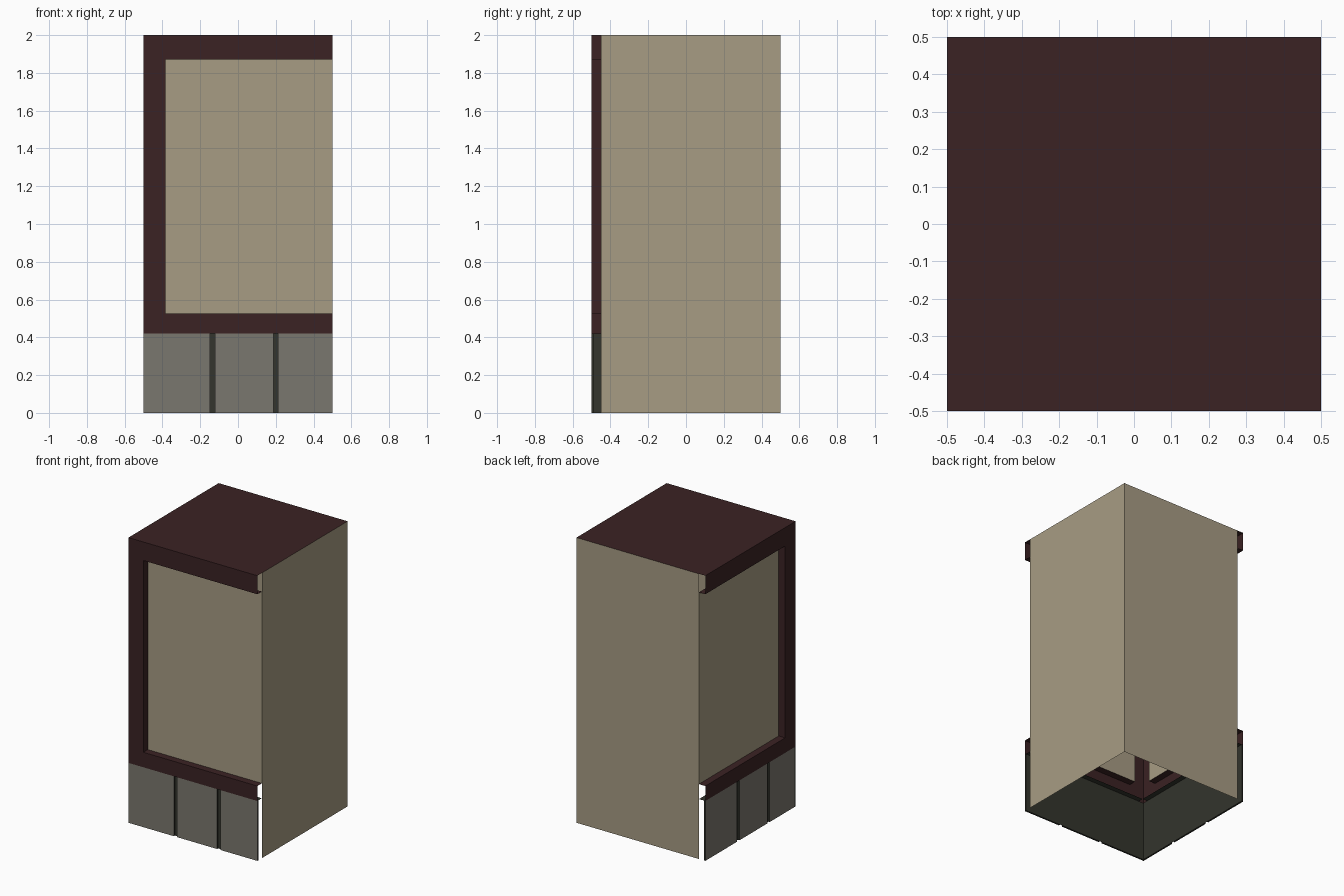
import bpy
import bmesh
from mathutils import Vector

cube = bpy.data.objects.get("Cube")
if cube:
    bpy.data.objects.remove(cube, do_unlink=True)


def material(name, rgb):
    m = bpy.data.materials.new(name)
    m.use_nodes = True
    m.diffuse_color = (*rgb, 1)
    m.node_tree.nodes["Principled BSDF"].inputs["Base Color"].default_value = (*rgb, 1)
    return m


plaster = material("tan plaster", (0.39, 0.335, 0.23))
timber = material("dark brown timber", (0.043, 0.016, 0.017))
stone = material("grey stone", (0.195, 0.185, 0.158))
mortar = material("dark mortar", (0.033, 0.035, 0.026))

OUT, REC, END = -0.5, -0.45, 0.5      # outer face, recessed face, open end
BACK = -0.488                         # backing behind the stone slabs
POST, BASE, SILL, LINTEL, TOP = -0.385, 0.42, 0.525, 1.87, 2.0


def finish(name, bm, mats):
    mesh = bpy.data.meshes.new(name)
    bm.to_mesh(mesh)
    bm.free()
    for m in mats:
        mesh.materials.append(m)
    obj = bpy.data.objects.new(name, mesh)
    bpy.context.collection.objects.link(obj)
    return obj


def add_sheet(bm, lo, hi, normal):
    """Axis-aligned rectangle between two corners, facing the given way."""
    flat = next(i for i in range(3) if lo[i] == hi[i])
    u, v = [i for i in range(3) if i != flat]
    corners = []
    for pu, pv in ((lo, lo), (hi, lo), (hi, hi), (lo, hi)):
        p = list(lo)
        p[u], p[v] = pu[u], pv[v]
        corners.append(bm.verts.new(p))
    face = bm.faces.new(corners)
    face.normal_update()
    if face.normal.dot(Vector(normal)) < 0:
        face.normal_flip()


def sheets(name, mat, rects, swap=False):
    """Object made of thin sheets; swap mirrors it across the corner diagonal."""
    bm = bmesh.new()
    for rect in rects:
        if swap:
            rect = [(y, x, z) for x, y, z in rect]
        add_sheet(bm, *rect)
    return finish(name, bm, [mat])


def slab(name, x0, x1, swap):
    """Stone slab whose outer face is grey and whose edges are mortar."""
    lo, hi = Vector((x0, OUT, 0)), Vector((x1, BACK, BASE))
    out = Vector((0, -1, 0))
    if swap:
        lo, hi, out = lo.yxz, hi.yxz, out.yxz
    bm = bmesh.new()
    bmesh.ops.create_cube(bm, size=1)
    for v in bm.verts:
        v.co = (lo + hi) / 2 + v.co * (hi - lo)
    bm.normal_update()
    for f in bm.faces:
        f.material_index = 0 if f.normal.dot(out) > 0.9 else 1
    finish(name, bm, [stone, mortar])


FRONT, UP, DOWN, SIDE = (0, -1, 0), (0, 0, 1), (0, 0, -1), (1, 0, 0)

# Two decorated sides meeting at the corner post
for side, swap, grooves in (("front", False, (-0.135, 0.2)),
                            ("side", True, (-0.2, 0.135))):
    # Hollow timber frame: outer faces and the returns around the opening
    sheets(side + "_timber_frame", timber, [
        ((OUT, OUT, BASE), (POST, OUT, TOP), FRONT),
        ((POST, OUT, LINTEL), (END, OUT, TOP), FRONT),
        ((POST, OUT, BASE), (END, OUT, SILL), FRONT),
        ((POST, OUT, LINTEL), (END, REC, LINTEL), DOWN),
        ((POST, OUT, SILL), (END, REC, SILL), UP),
        ((POST, OUT, SILL), (POST, REC, LINTEL), SIDE),
    ], swap)
    # Recessed plaster infill
    sheets(side + "_plaster_panel", plaster,
           [((POST, REC, SILL), (END, REC, LINTEL), FRONT)], swap)
    # Backing and top ledge of the stone base
    sheets(side + "_base_backing", mortar, [
        ((BACK, BACK, 0), (END, BACK, BASE), FRONT),
        ((REC, OUT, BASE), (END, REC, BASE), UP),
    ], swap)
    # Stone slabs separated by grooves
    edges = [BACK if swap else OUT]
    for g in grooves:
        edges += [g - 0.013, g + 0.013]
    edges.append(END)
    for i in range(0, len(edges), 2):
        slab(f"{side}_stone_slab_{i // 2 + 1}", edges[i], edges[i + 1], swap)

# Plain plaster walls on the other two sides
for name, swap in (("plain_side_wall", False), ("plain_back_wall", True)):
    sheets(name, plaster, [((END, REC, 0), (END, END, TOP), SIDE)], swap)

# Timber cap
sheets("top_cap", timber, [((OUT, OUT, TOP), (END, END, TOP), UP)])
